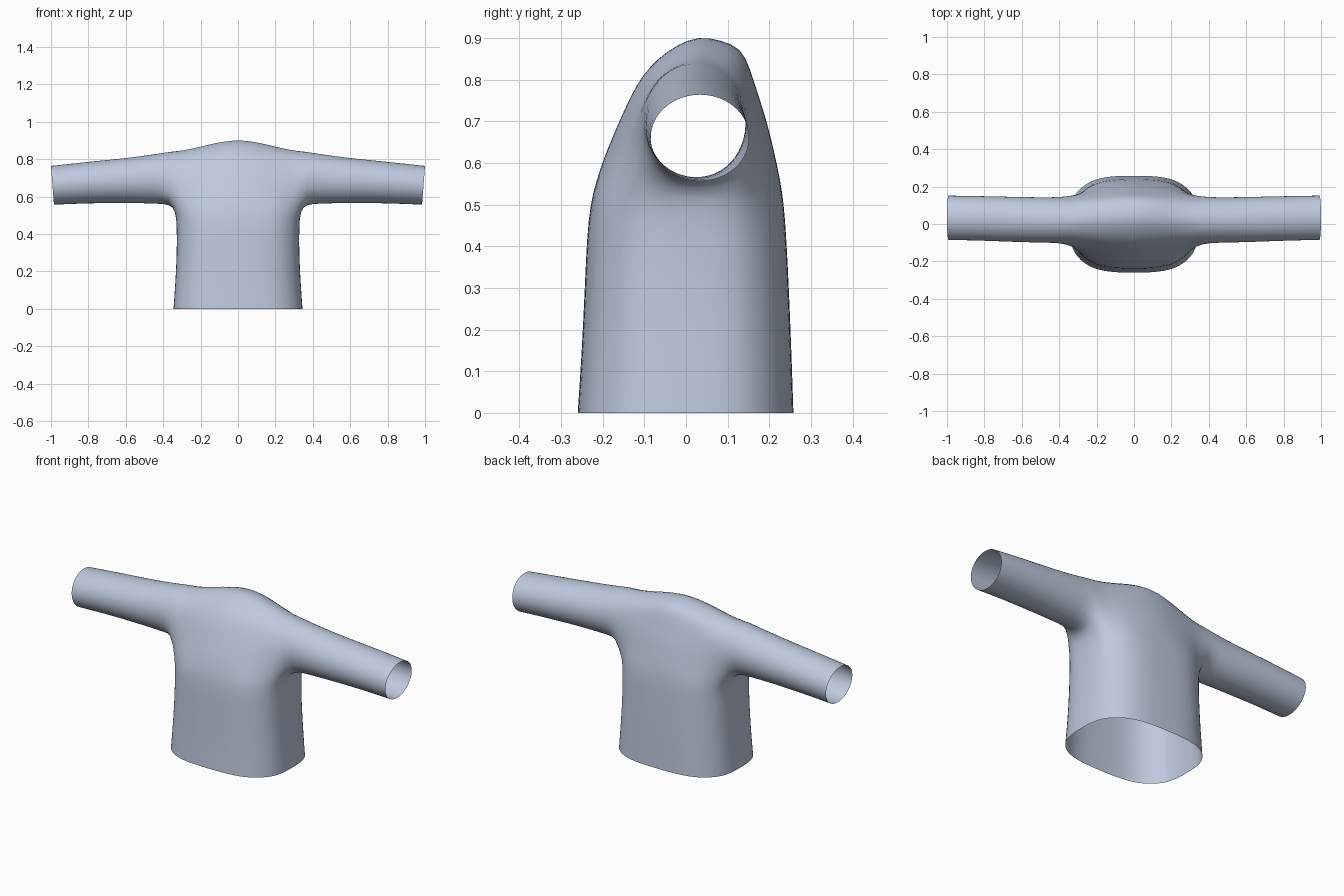
import bpy, bmesh, math
from mathutils import Vector

if "Cube" in bpy.data.objects:
    bpy.data.objects.remove(bpy.data.objects["Cube"])

COLS, ARCH, SIDE = 12, 18, 8      # body columns, steps over the shoulder, steps under the arm
CORNER = 0.895                    # where the flat front turns into the side
CY = (1 - CORNER ** 3) ** (1 / 3)

# hem-to-armpit sections: z, half width, front depth, back depth
BODY = [(0, .345, .260, .258), (.15, .334, .250, .253), (.30, .327, .243, .247),
        (.42, .327, .238, .241), (.50, .332, .230, .235)]
# side outline over the middle and over the arm hole: y, z
MIDDLE = [(-.230, .50), (-.210, .58), (-.170, .68), (-.115, .80), (-.07, .85), (0, .90),
          (.035, .907), (.125, .887), (.142, .868), (.165, .79), (.195, .70), (.225, .57), (.235, .50)]
ARMHOLE = [(-.151, .50), (-.142, .58), (-.125, .68), (-.095, .765), (-.05, .825), (.03, .853),
           (.10, .825), (.142, .765), (.157, .68), (.158, .58), (.154, .50)]
# sleeve sections: x, y min, y max, z bottom, z top
SLEEVE = [(.365, -.106, .147, .558, .841), (.44, -.101, .143, .562, .828), (.60, -.099, .145, .566, .806),
          (.80, -.090, .150, .564, .787), (1.0, -.086, .153, .556, .765)]


def resample(points, steps):
    """Evenly spaced points along an outline."""
    pts = [Vector(p) for p in points]
    lens = [(b - a).length for a, b in zip(pts, pts[1:])]
    out = []
    for k in range(steps + 1):
        d, i = sum(lens) * k / steps, 0
        while i < len(lens) - 1 and d > lens[i]:
            d -= lens[i]
            i += 1
        out.append(pts[i].lerp(pts[i + 1], min(d / lens[i], 1)))
    return out


def round_off(u):
    return (1 - min(abs(u), 1) ** 3) ** (1 / 3)


bm = bmesh.new()


def skin(a, b, closed=False):
    """Quads between two rows of vertices."""
    n = len(a)
    for i in range(n if closed else n - 1):
        j = (i + 1) % n
        bm.faces.new((a[i], a[j], b[j], b[i]))


# Torso rings: front left to right, right side, back right to left, left side
cols = [-1 + 2 * i / COLS for i in range(COLS + 1)]
rings = []
for z, w, f, b in BODY:
    ring = [bm.verts.new((w * CORNER * c, -f * round_off(CORNER * c), z)) for c in cols]
    lift = .028 if z == BODY[-1][0] else 0
    sides = []
    for s in range(1, SIDE):
        v = -CY + 2 * CY * s / SIDE
        sides.append((w * round_off(v), v * (f if v < 0 else b), z + lift * (1 - (v / CY) ** 2)))
    ring += [bm.verts.new(p) for p in sides]
    ring += [bm.verts.new((w * CORNER * c, b * round_off(CORNER * c), z)) for c in reversed(cols)]
    ring += [bm.verts.new((-x, y, zz)) for x, y, zz in reversed(sides)]
    rings.append(ring)
for a, b in zip(rings, rings[1:]):
    skin(a, b, True)

# Shoulder arches from the front edge to the back edge of the torso
top = rings[-1]
front = top[:COLS + 1]
right = top[COLS + 1:COLS + SIDE]
back = top[COLS + SIDE:2 * COLS + SIDE + 1][::-1]
left = top[2 * COLS + SIDE + 1:][::-1]
mid, hole = resample(MIDDLE, ARCH), resample(ARMHOLE, ARCH)
arches = []
for i, c in enumerate(cols):
    wy = (1 - round_off(CORNER * c)) / (1 - CY)
    t = abs(c)
    wz = .55 * t * t * (3 - 2 * t) + .45 * t * t
    row = [front[i]]
    for k in range(1, ARCH):
        up = math.sin(math.pi * k / ARCH)
        w = wy + (wz - wy) * up
        y = mid[k].x + (hole[k].x - mid[k].x) * w
        z = mid[k].y + (hole[k].y - mid[k].y) * wz
        row.append(bm.verts.new((BODY[-1][1] * CORNER * c, y, z)))
    arches.append(row + [back[i]])
for a, b in zip(arches, arches[1:]):
    skin(a, b)

# Sleeves grow from each arm hole and stay open at the cuff
A0, A1 = math.radians(218), math.radians(-38)
angles = [A0 + (A1 - A0) * k / ARCH for k in range(ARCH + 1)]
angles += [A1 - math.radians(104) * s / SIDE for s in range(1, SIDE)]
for sign, arch, under in ((1, arches[-1], right), (-1, arches[0], left)):
    prev = arch + under[::-1]
    for x, y0, y1, z0, z1 in SLEEVE:
        ring = []
        for a in angles:
            slant = .008 * (math.sin(a) - 1) if x == 1 else 0
            ring.append(bm.verts.new((sign * (x + slant), (y0 + y1) / 2 + (y1 - y0) / 2 * math.cos(a),
                                      (z0 + z1) / 2 + (z1 - z0) / 2 * math.sin(a))))
        skin(prev, ring, True)
        prev = ring

bmesh.ops.recalc_face_normals(bm, faces=bm.faces)
# Make sure the cloth faces outward
probe = min(bm.faces, key=lambda f: f.calc_center_median().y)
if probe.normal.y > 0:
    bmesh.ops.reverse_faces(bm, faces=bm.faces)

mesh = bpy.data.meshes.new("shirt")
bm.to_mesh(mesh)
bm.free()
shirt = bpy.data.objects.new("shirt", mesh)
bpy.context.collection.objects.link(shirt)
mat = bpy.data.materials.new("pale blue grey cloth")
mat.diffuse_color = (0.52, 0.59, 0.73, 1)
mat.use_nodes = True
mat.node_tree.nodes["Principled BSDF"].inputs["Base Color"].default_value = mat.diffuse_color
mesh.materials.append(mat)
for p in mesh.polygons:
    p.use_smooth = True

# Soften the cloth
sub = shirt.modifiers.new("soften", 'SUBSURF')
sub.levels = sub.render_levels = 1
